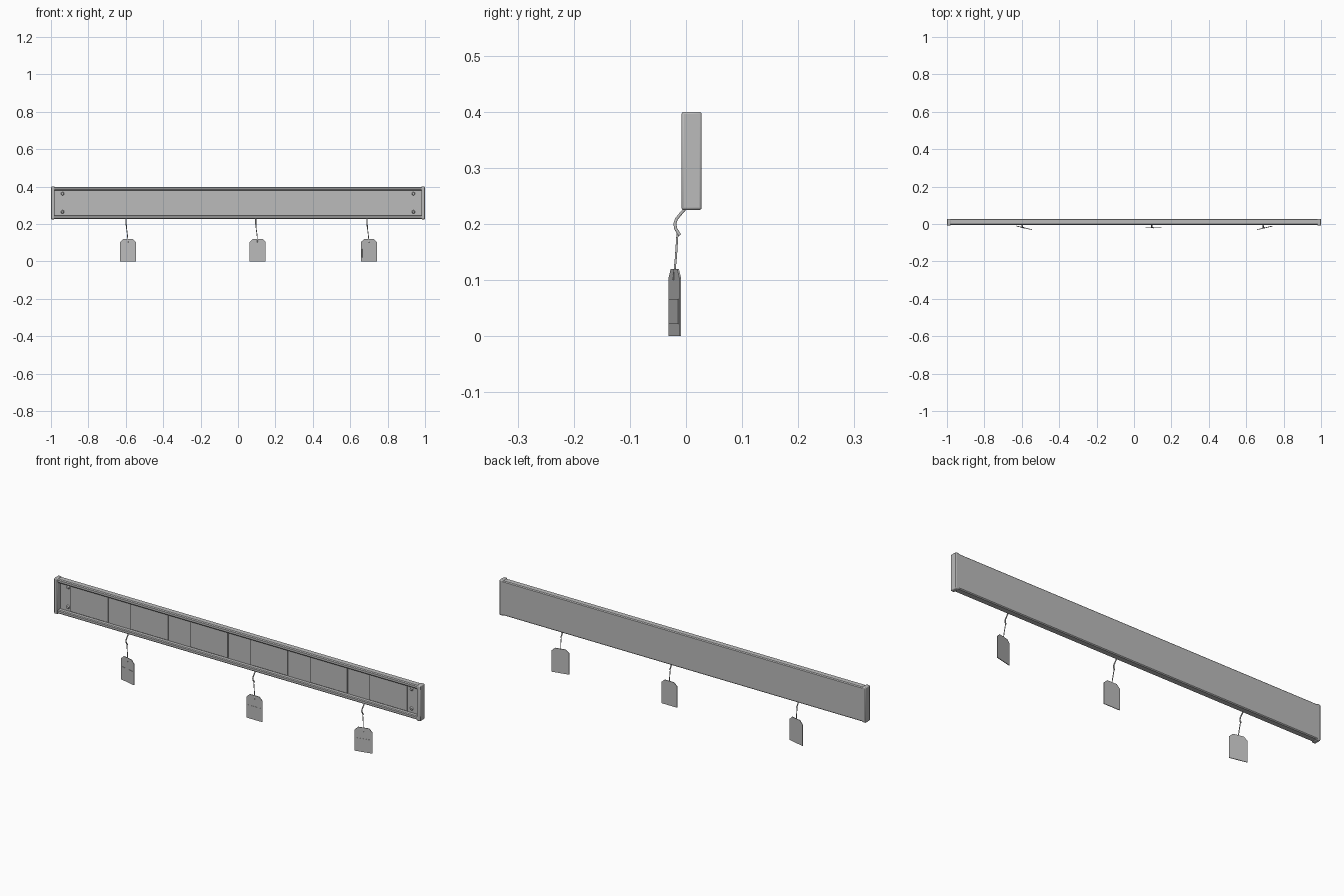
import bpy, bmesh, math
from mathutils import Matrix, Vector

if "Cube" in bpy.data.objects:
    bpy.data.objects.remove(bpy.data.objects["Cube"])

grey = bpy.data.materials.new("brushed_grey")
grey.diffuse_color = (0.5, 0.5, 0.5, 1)
grey.use_nodes = True
grey.node_tree.nodes["Principled BSDF"].inputs["Base Color"].default_value = grey.diffuse_color


def finish(bm, name, bevel=0.0, smooth=True):
    bmesh.ops.recalc_face_normals(bm, faces=bm.faces[:])
    me = bpy.data.meshes.new(name)
    bm.to_mesh(me)
    bm.free()
    me.materials.append(grey)
    ob = bpy.data.objects.new(name, me)
    bpy.context.collection.objects.link(ob)
    bpy.context.view_layer.objects.active = ob
    for o in bpy.context.selected_objects:
        o.select_set(False)
    ob.select_set(True)
    if smooth:
        bpy.ops.object.shade_smooth_by_angle(angle=math.radians(35))
    if bevel:
        m = ob.modifiers.new("bevel", 'BEVEL')
        m.width, m.segments, m.limit_method = bevel, 2, 'ANGLE'
    return ob


def prism(name, points, extrude, bevel=0.0):
    """Closed outline pushed along a vector."""
    bm = bmesh.new()
    face = bm.faces.new([bm.verts.new(p) for p in points])
    out = bmesh.ops.extrude_face_region(bm, geom=[face])
    verts = [v for v in out["geom"] if isinstance(v, bmesh.types.BMVert)]
    bmesh.ops.translate(bm, verts=verts, vec=extrude)
    return finish(bm, name, bevel)


def box(name, lo, hi, bevel=0.0):
    pts = [(lo[0], lo[1], lo[2]), (hi[0], lo[1], lo[2]),
           (hi[0], lo[1], hi[2]), (lo[0], lo[1], hi[2])]
    return prism(name, pts, (0, hi[1] - lo[1], 0), bevel)


def wire(name, points, radius, kind='POLY'):
    cu = bpy.data.curves.new(name, 'CURVE')
    cu.dimensions = '3D'
    cu.bevel_depth, cu.bevel_resolution, cu.use_fill_caps = radius, 1, True
    sp = cu.splines.new(kind)
    sp.points.add(len(points) - 1)
    for p, co in zip(sp.points, points):
        p.co = (*co, 1)
    cu.materials.append(grey)
    ob = bpy.data.objects.new(name, cu)
    bpy.context.collection.objects.link(ob)
    return ob


# Channel rail: back wall with rounded top and bottom lips
half = [(0.028, 0.081), (0.024, 0.085), (-0.001, 0.085), (-0.005, 0.081),
        (-0.005, 0.071), (-0.002, 0.067), (0.014, 0.067)]
mid = 0.3125
outline = [(y, mid + z) for y, z in half] + [(y, mid - z) for y, z in reversed(half)]
prism("channel_rail", [(-0.985, y, z) for y, z in outline], (1.97, 0, 0))

# End caps, cap hooks and screws, on both ends
for s, side in ((-1, "left"), (1, "right")):
    a, b = sorted((s * 0.98, s * 1.0))
    box(side + "_end_cap", (a, -0.008, 0.225), (b, 0.028, 0.40), 0.004)
    for z in (0.265, 0.362):
        bm = bmesh.new()
        bmesh.ops.create_cone(bm, cap_ends=True, segments=16, radius1=0.009,
                              radius2=0.006, depth=0.006,
                              matrix=Matrix.Translation((s * 0.938, 0.011, z))
                              @ Matrix.Rotation(math.pi / 2, 4, 'X'))
        finish(bm, side + "_screw")

# Six flat plates in the channel
for i in range(6):
    x = -0.818 + i * 0.3265
    box("face_plate", (x - 0.102, 0.009, 0.249), (x + 0.102, 0.016, 0.377))

# Hanging tags, each with a hook, cord and raised label
for x, yaw in ((-0.588, -13), (0.105, 0), (0.70, 13)):
    y = -0.02
    wire("hook", [(x - 0.01, 0.0, 0.229), (x - 0.01, -0.008, 0.220),
                  (x - 0.01, -0.017, 0.209), (x - 0.01, -0.020, 0.200),
                  (x - 0.009, -0.018, 0.191), (x - 0.008, -0.011, 0.180)], 0.003)
    wire("cord", [(x - 0.009, -0.015, 0.186), (x - 0.003, -0.018, 0.140),
                  (x, y - 0.002, 0.100)], 0.002)
    turn = Matrix.Translation((x, y, 0)) @ Matrix.Rotation(math.radians(yaw), 4, 'Z')
    w = 0.043
    shape = [(-w, 0), (w, 0), (w, 0.104), (w - 0.017, 0.12), (17e-3 - w, 0.12), (-w, 0.104)]
    tag = prism("tag", [(px, -0.0015, pz) for px, pz in shape], (0, 0.003, 0))
    label = box("tag_label", (-0.037, -0.0025, 0.022), (0.037, -0.001, 0.066))
    for ob in (tag, label):
        ob.matrix_world = turn
